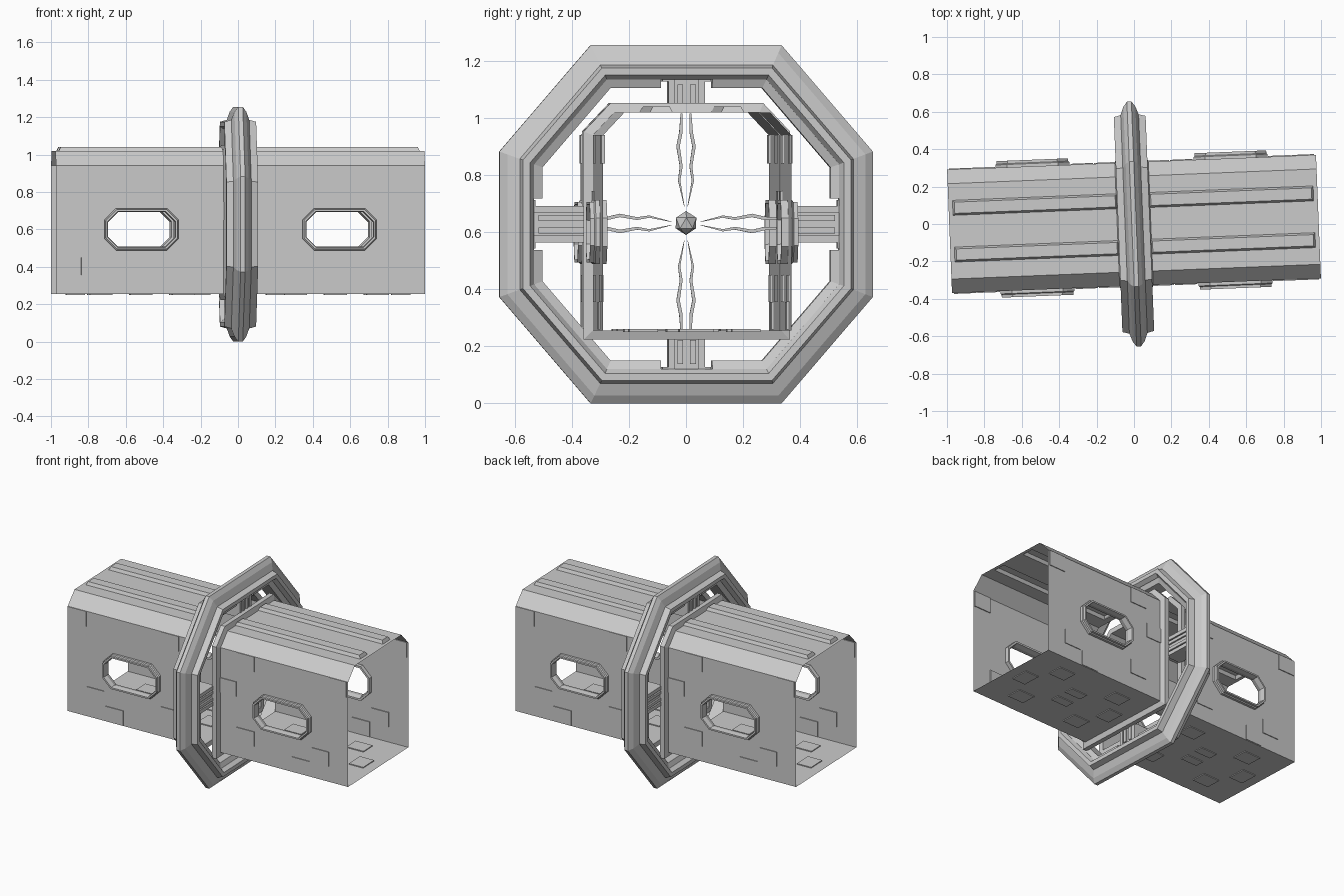
import bpy, bmesh, math
from mathutils import Matrix

if "Cube" in bpy.data.objects:
    bpy.data.objects.remove(bpy.data.objects["Cube"])

TILT = math.atan(0.04)      # whole model is turned slightly about z
ZC = 0.6275                 # centre height of the ring
X0, X1, W = 0.075, 0.987, 0.33
Z0, ZS, Z1, YT = 0.255, 0.94, 1.02, 0.255


def finish(name, bm, mirror=(False, False, False), z=0.0, normals=True):
    if normals:
        bmesh.ops.recalc_face_normals(bm, faces=bm.faces)
    me = bpy.data.meshes.new(name)
    bm.to_mesh(me)
    bm.free()
    ob = bpy.data.objects.new(name, me)
    bpy.context.collection.objects.link(ob)
    ob.location.z = z
    ob.rotation_euler.z = TILT
    if any(mirror):
        m = ob.modifiers.new("mirror", 'MIRROR')
        m.use_axis = mirror
    return ob


def box(bm, x, y, z):
    m = Matrix.LocRotScale(((x[0] + x[1]) / 2, (y[0] + y[1]) / 2, (z[0] + z[1]) / 2), None,
                           (x[1] - x[0], y[1] - y[0], z[1] - z[0]))
    return bmesh.ops.create_cube(bm, size=1, matrix=m)["verts"]


def loft(bm, loops, wrap=False, closed=True, caps=False):
    rows = [[bm.verts.new(p) for p in lp] for lp in loops]
    n = len(rows[0])
    for i in range(len(rows) if wrap else len(rows) - 1):
        a, b = rows[i], rows[(i + 1) % len(rows)]
        for j in range(n if closed else n - 1):
            k = (j + 1) % n
            bm.faces.new((a[j], a[k], b[k], b[j]))
    if caps:
        bm.faces.new(rows[0])
        bm.faces.new(rows[-1])


# window outline: octagon in the side wall, grown by g
WX, WZ = 0.53, 0.60


def window(g=0.0):
    a, b, c = 0.198 + g, 0.112 + g, 0.062 + g * 0.5
    pts = [(a, b - c), (a - c, b), (c - a, b), (-a, b - c),
           (-a, c - b), (c - a, -b), (a - c, -b), (a, c - b)]
    return [(WX + u, WZ + v) for u, v in pts]


# side walls with window holes
bm = bmesh.new()
octo = window()
for i in range(8):
    p, q = octo[i], octo[(i + 1) % 8]

    def rim(pt, k):
        if k in (0, 7):
            return (X1, pt[1])
        if k in (3, 4):
            return (X0, pt[1])
        return (pt[0], ZS if k < 4 else Z0)
    k = (i + 1) % 8
    poly = [p, rim(p, i)]
    if i % 2 == 0:
        poly.append((X1 if i in (0, 6) else X0, ZS if i < 4 else Z0))
    poly += [rim(q, k), q]
    bm.faces.new([bm.verts.new((x, W, z)) for x, z in poly])
bmesh.ops.remove_doubles(bm, verts=bm.verts, dist=1e-5)
finish("side_walls", bm, (True, True, False))

# sloped shoulders between walls and roof
bm = bmesh.new()
loft(bm, [[(x, W, ZS), (x, YT, Z1)] for x in (X0, X1)], closed=False)
finish("sloped_shoulders", bm, (True, True, False))

# roof with sunken channels
bm = bmesh.new()
loft(bm, [[(x, y, Z1) for y in (0, 0.085, 0.165, YT)] for x in (X0, X0 + 0.01, 0.965, X1)], closed=False)
for f in bm.faces:
    if f.normal.z < 0:
        f.normal_flip()
bm.normal_update()
chan = [f for f in bm.faces if 0.1 < f.calc_center_median().y < 0.15 and f.calc_area() > 0.02]
bmesh.ops.inset_individual(bm, faces=chan, thickness=0.014, depth=-0.02)
finish("channelled_roof", bm, (True, True, False), normals=False)

# floor
bm = bmesh.new()
loft(bm, [[(x, 0, Z0), (x, W, Z0)] for x in (X0, X1)], closed=False)
finish("floor", bm, (True, True, False))

# raised wall plates
bm = bmesh.new()
for x, z, h in ((0.855, 0.84, 0.1), (0.205, 0.84, 0.1), (0.205, 0.355, 0.095),
                (0.73, 0.355, 0.095), (0.595, 0.258, 0.097), (0.078, 0.65, 0.095)):
    box(bm, (x, x + 0.122), (W - 0.006, W + 0.005), (z, z + h))
finish("wall_plates", bm, (True, True, False))

# raised floor plates
bm = bmesh.new()
for x, y, dx, dy in ((0.74, 0.18, 0.06, 0.05), (0.3, 0.18, 0.06, 0.05),
                     (0.52, 0.06, 0.06, 0.03), (0.87, 0.03, 0.05, 0.03), (0.2, 0.03, 0.05, 0.03)):
    box(bm, (x - dx, x + dx), (y - dy, y + dy), (Z0 - 0.005, Z0 + 0.006))
finish("floor_plates", bm, (True, True, False))

# window frames, stepped and projecting through the wall
bm = bmesh.new()
steps = ((0.0, 0.305), (0.0, 0.345), (-0.006, 0.35), (-0.006, 0.365),
         (-0.016, 0.365), (-0.02, 0.335), (-0.012, 0.305))
loft(bm, [[(x, y, z) for x, z in window(g)] for g, y in steps], wrap=True)
finish("window_frames", bm, (True, True, False))


# flanges around the inner ends of both corridor halves
def section(x, g):
    half = [(W + g, Z0 - g), (W + g, ZS + g * 0.4), (YT + g * 0.4, Z1 + g)]
    return [(x, y, z) for y, z in half] + [(x, -y, z) for y, z in reversed(half)]


bm = bmesh.new()
loft(bm, [section(x, g) for x, g in ((0.05, 0.0), (0.05, 0.032), (0.08, 0.032), (0.09, 0.0))], wrap=True)
finish("end_flanges", bm, (True, False, False))


# octagonal ring: corners of the outline moved inward by d
def corners(d):
    return (0.335 - 0.459 * d, 0.6275 - d), (0.655 - d, 0.255 - 0.37 * d)


def octagon(d, x):
    q = corners(d)
    pts = [*q, *[(y, -z) for y, z in reversed(q)]]
    pts += [(-y, z) for y, z in reversed(pts)]
    return [(x, y, z) for y, z in pts]


bm = bmesh.new()
half = [(0, 0.012), (0.027, 0.032), (0.07, 0.048), (0.08, 0.085), (0.105, 0.085), (0.12, 0.062)]
prof = half + [(d, -x) for d, x in reversed(half)]
loft(bm, [octagon(d, x) for d, x in prof], wrap=True)
finish("octagonal_ring", bm, z=ZC)

# inner bands of the ring, broken at the spokes
bm = bmesh.new()


def path(d):
    return [(0.09, 0.6275 - d), *corners(d), (0.655 - d, 0.09)]


rails = [(path(d), x) for d, x in ((0.115, 0.06), (0.15, 0.045), (0.15, -0.045), (0.115, -0.06))]
loft(bm, [[(x, *p[i]) for p, x in rails] for i in range(4)], caps=True)
finish("inner_bands", bm, (False, True, True), z=ZC)

# four spokes joining ring and corridor, built upward then turned
bm = bmesh.new()
for k, (r0, r1) in enumerate(((0.395, 0.53), (0.345, 0.56)) * 2):
    vs = box(bm, (-0.045, 0.045), (-0.04, 0.04), (r0, r1))
    for s in (-1, 1):
        vs += box(bm, (-0.055, 0.055), (s * 0.052 - 0.012, s * 0.052 + 0.012), (r0, r1 - 0.02))
        vs += box(bm, (-0.055, 0.055), (s * 0.022 - 0.01, s * 0.022 + 0.01), (r0 + 0.01, r1 - 0.04))
        vs += box(bm, (-0.05, 0.05), (s * 0.07 - 0.015, s * 0.07 + 0.015), (r1 - 0.03, r1))
    bmesh.ops.rotate(bm, verts=vs, cent=(0, 0, 0), matrix=Matrix.Rotation(k * math.pi / 2, 3, 'X'))
finish("spokes", bm, z=ZC)

# zigzag energy strands pointing to the core
bm = bmesh.new()
zig = ((0.06, 0.006, 0.0008), (0.15, 0.024, 0.004), (0.2, 0.017, 0.005),
       (0.27, 0.028, 0.006), (0.32, 0.018, 0.006), (0.385, 0.016, 0.003))
for k in range(4):
    scale = 0.86 if k % 2 else 1.0
    for s in (-1, 1):
        start = len(bm.verts)
        loft(bm, [[(-w, s * t - w, r * scale), (w, s * t - w, r * scale),
                   (w, s * t + w, r * scale), (-w, s * t + w, r * scale)] for r, t, w in zig], caps=True)
        bm.verts.ensure_lookup_table()
        bmesh.ops.rotate(bm, verts=bm.verts[start:], cent=(0, 0, 0),
                         matrix=Matrix.Rotation(k * math.pi / 2, 3, 'X'))
finish("energy_strands", bm, z=ZC + 0.003)

# faceted core
bm = bmesh.new()
bmesh.ops.create_icosphere(bm, subdivisions=1, radius=0.042)
finish("core", bm, z=0.632)
